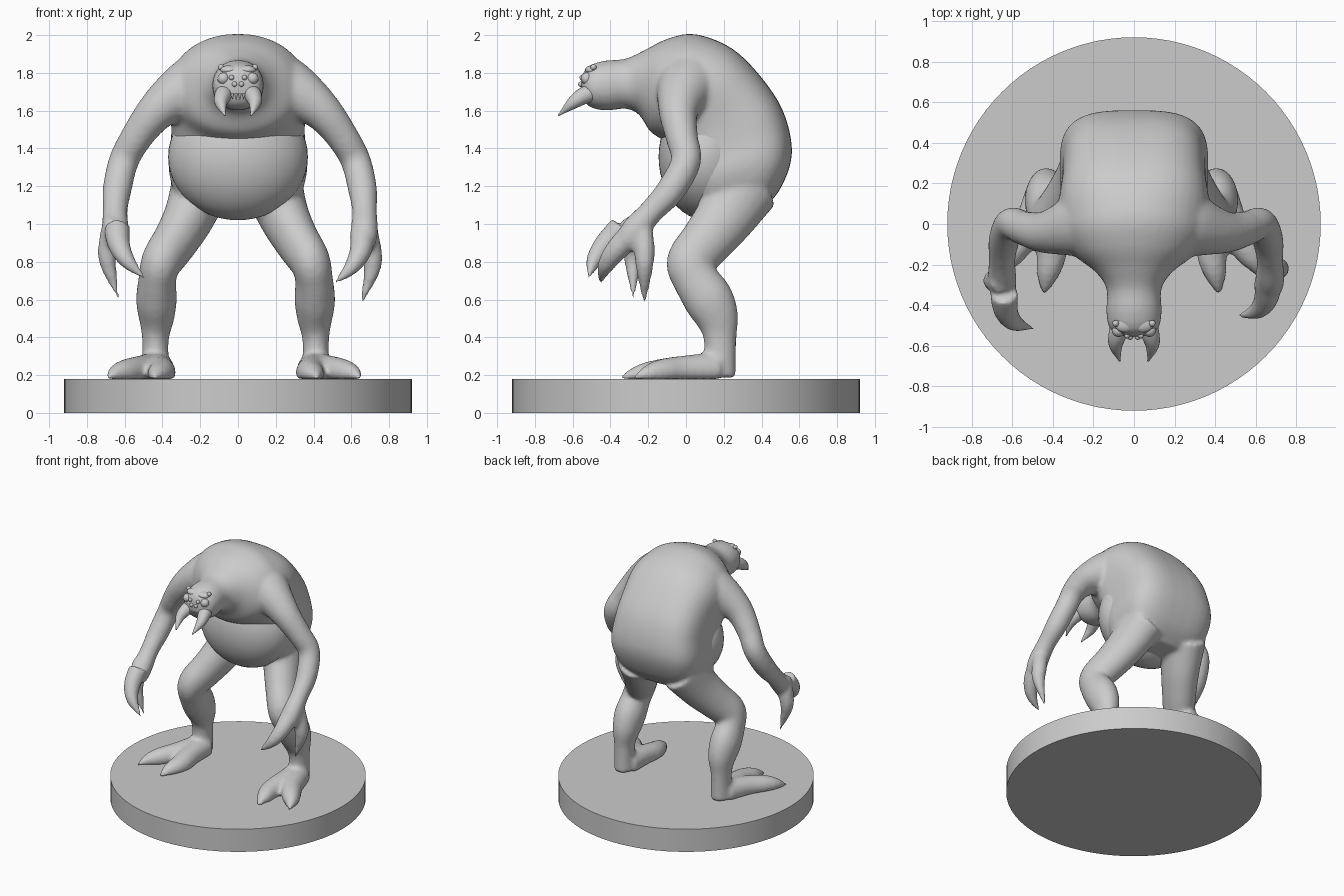
import bpy, bmesh, math
from mathutils import Vector

if "Cube" in bpy.data.objects:
    bpy.data.objects.remove(bpy.data.objects["Cube"])


def spline(rows, steps=5):
    """Catmull-Rom interpolation of rows of numbers."""
    out = []
    for i in range(len(rows) - 1):
        p = [rows[max(i - 1, 0)], rows[i], rows[i + 1], rows[min(i + 2, len(rows) - 1)]]
        for s in range(steps):
            t = s / steps
            out.append([0.5 * (2 * b + (c - a) * t + (2 * a - 5 * b + 4 * c - d) * t * t
                               + (3 * b - a - 3 * c + d) * t ** 3) for a, b, c, d in zip(*p)])
    return out + [list(rows[-1])]


def skin(bm, rings):
    """Closed loft through rings of points."""
    vs = [[bm.verts.new(p) for p in r] for r in rings]
    n = len(vs[0])
    for a, b in zip(vs, vs[1:]):
        for i in range(n):
            bm.faces.new((a[i], a[(i + 1) % n], b[(i + 1) % n], b[i]))
    bm.faces.new(vs[0][::-1])
    bm.faces.new(vs[-1])


def tube(bm, pts, sx=1.0, n=20):
    """Round limb through (x, y, z, radius) points; sx squeezes it in x."""
    rows = spline(pts)
    c = [Vector(r[:3]) for r in rows]
    u, last, rings = None, None, []
    for i, r in enumerate(rows):
        t = (c[min(i + 1, len(c) - 1)] - c[max(i - 1, 0)]).normalized()
        u = t.orthogonal().normalized() if u is None else last.rotation_difference(t) @ u
        last, w, ring = t, t.cross(u), []
        for k in range(n):
            a = 2 * math.pi * k / n
            o = (u * math.cos(a) + w * math.sin(a)) * max(r[3], 0.005)
            ring.append(c[i] + Vector((o.x * sx, o.y, o.z)))
        rings.append(ring)
    skin(bm, rings)


def finish(bm, name):
    bmesh.ops.recalc_face_normals(bm, faces=bm.faces)
    me = bpy.data.meshes.new(name)
    bm.to_mesh(me)
    bm.free()
    for p in me.polygons:
        p.use_smooth = True
    ob = bpy.data.objects.new(name, me)
    bpy.context.collection.objects.link(ob)
    return ob


def ball(name, loc, scale, seg=24):
    bpy.ops.mesh.primitive_uv_sphere_add(segments=seg, ring_count=seg // 2, radius=1, location=loc)
    ob = bpy.context.object
    ob.name, ob.scale = name, scale
    bpy.ops.object.shade_smooth()
    return ob


# round base
bpy.ops.mesh.primitive_cylinder_add(vertices=96, radius=0.92, depth=0.18, location=(0, 0, 0.09))
bpy.context.object.name = "base"
bpy.ops.object.shade_smooth_by_angle()

body = bmesh.new()

# head, neck and hunched torso: back point (y, z), front point (y, z), half width
spine = [(-.557, 1.74, -.553, 1.70, .03), (-.545, 1.80, -.54, 1.65, .085), (-.51, 1.84, -.50, 1.615, .125),
         (-.43, 1.865, -.42, 1.60, .137), (-.32, 1.875, -.32, 1.61, .135), (-.22, 1.92, -.25, 1.58, .19),
         (-.10, 1.98, -.19, 1.49, .30), (.05, 2.005, -.13, 1.45, .36), (.25, 1.925, -.08, 1.42, .37),
         (.42, 1.75, -.05, 1.36, .355), (.525, 1.57, -.03, 1.28, .355), (.56, 1.36, .0, 1.2, .365),
         (.49, 1.17, .05, 1.1, .31), (.38, 1.06, .15, 1.05, .17)]
rings = []
for yb, zb, yf, zf, rx in spline(spine):
    e = 2 / (2.1 + 1.1 * min(max((yb - 0.1) / 0.4, 0), 1))  # boxier towards the hips
    ring = []
    for k in range(40):
        ca, sa = math.cos(k * math.pi / 20), math.sin(k * math.pi / 20)
        x = math.copysign(abs(ca) ** e, ca) * rx
        s = math.copysign(abs(sa) ** e, sa)
        ring.append((x, (yb + yf) / 2 + s * (yb - yf) / 2, (zb + zf) / 2 + s * (zb - zf) / 2))
    rings.append(ring)
skin(body, rings)

# limbs: (x, y, z, radius)
arm = [(.16, .04, 1.74, .2), (.27, .0, 1.71, .165), (.38, -.03, 1.65, .125), (.47, -.04, 1.57, .1),
       (.56, -.02, 1.45, .085), (.625, .0, 1.33, .08), (.66, -.08, 1.18, .077), (.67, -.18, 1.07, .066),
       (.67, -.27, .97, .072), (.67, -.32, .9, .06), (.67, -.34, .87, .03)]
leg = [(.19, .31, 1.2, .19), (.25, .21, 1.04, .16), (.32, .11, .91, .14), (.39, .025, .80, .128),
       (.41, .05, .71, .122), (.415, .12, .6, .132), (.415, .165, .5, .115), (.42, .18, .4, .088),
       (.42, .18, .28, .085), (.42, .175, .19, .09)]
inner_toe = [(.41, .17, .23, .09), (.40, .0, .225, .08), (.39, -.14, .21, .075),
             (.41, -.25, .2, .055), (.43, -.35, .185, .008)]
outer_toe = [(.43, .15, .23, .09), (.50, -.02, .225, .078), (.57, -.13, .215, .07),
             (.62, -.2, .205, .05), (.665, -.28, .185, .008)]
thumb = [(.68, -.23, 1.0, .05), (.705, -.22, .87, .055), (.71, -.22, .76, .045), (.65, -.22, .57, .006)]
finger = [(.66, -.28, .95, .07), (.65, -.37, .86, .06), (.60, -.43, .77, .042), (.505, -.455, .68, .006)]


def place(pts, m, dy=0.0, dz=0.0):
    return [(x * m, y + dy, z + dz, r) for x, y, z, r in pts]


for m_arm, m_leg, dy, dz in ((1, .98, 0, 0), (-.97, -1.04, -.06, .03)):
    tube(body, place(arm, m_arm))
    tube(body, place(leg, m_leg), sx=.82)
    tube(body, place(inner_toe, m_leg))
    tube(body, place(outer_toe, m_leg))
    tube(body, place(thumb, m_arm, dy, dz))
    tube(body, place(finger, m_arm, dy, dz))

# flat soles on the base
for v in body.verts:
    if v.co.z < 0.18:
        v.co.z = 0.18
ob = finish(body, "creature_body")
rem = ob.modifiers.new("fuse", 'REMESH')
rem.mode, rem.voxel_size, rem.use_smooth_shade = 'VOXEL', 0.014, True
sm = ob.modifiers.new("soften", 'SMOOTH')
sm.factor, sm.iterations = 0.5, 10

# hanging belly
ball("belly", (0, .11, 1.355), (.37, .255, .335), 48)

# tusks, eyes and teeth
for s, side in ((1, "right"), (-1, "left")):
    bm = bmesh.new()
    tube(bm, [(s * .065, -.48, 1.70, .045), (s * .08, -.54, 1.68, .045), (s * .09, -.60, 1.64, .033),
              (s * .07, -.675, 1.575, .003)])
    finish(bm, side + "_tusk")
    for i, (x, y, z, r) in enumerate([(.077, -.525, 1.77, .032), (.034, -.55, 1.775, .014),
                                      (.018, -.557, 1.74, .014), (.09, -.49, 1.83, .016)]):
        ball(f"{side}_eye_{i + 1}", (s * x, y, z), (r, r, r), 16)
    ball(side + "_brow", (s * .045, -.495, 1.815), (.05, .04, .025), 16)
    for x in (.01, .03):
        bpy.ops.mesh.primitive_cone_add(vertices=10, radius1=.009, radius2=.001, depth=.03,
                                        location=(s * x, -.553, 1.675), rotation=(math.pi, 0, 0))
        bpy.context.object.name = side + "_tooth"
